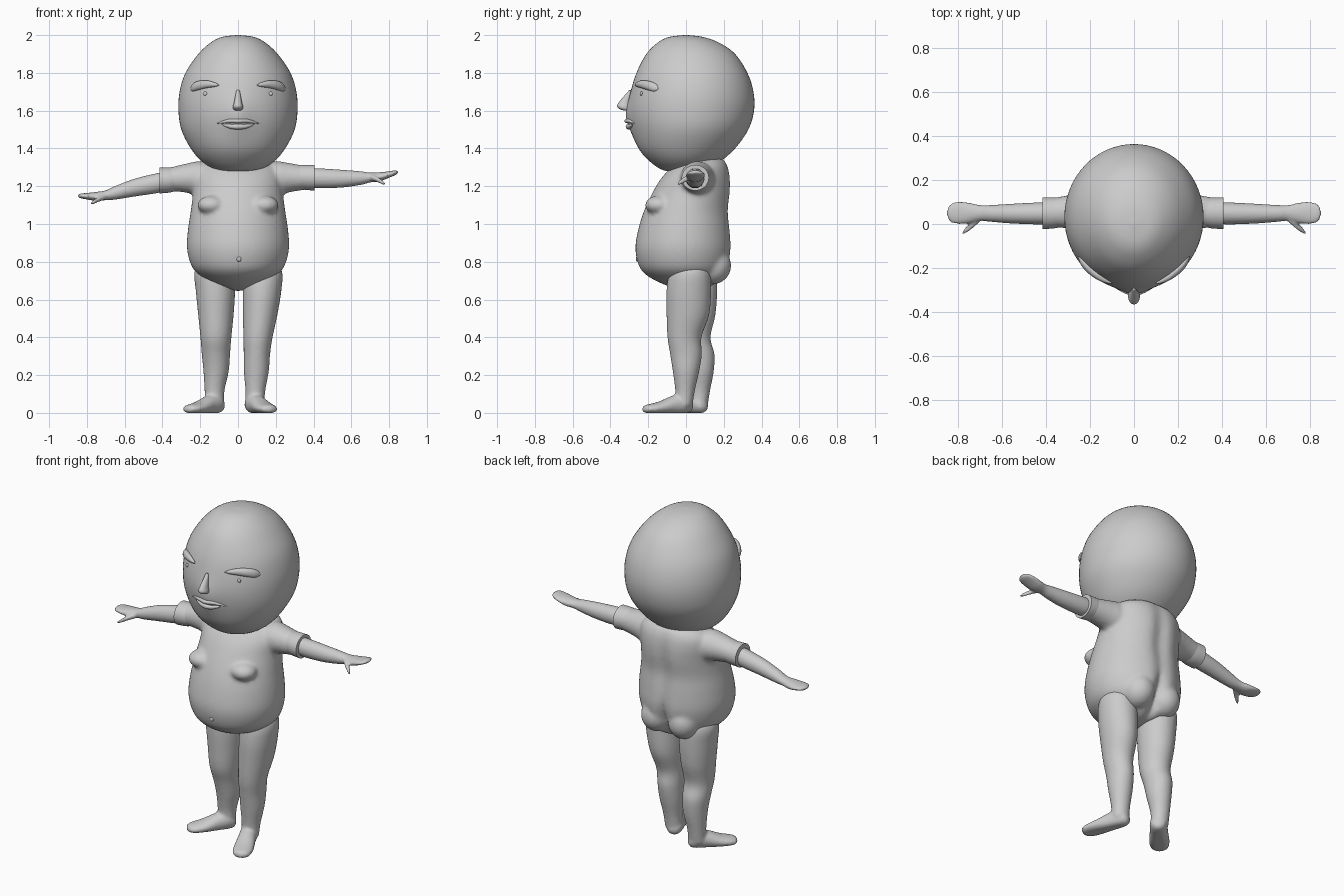
import bpy, bmesh, math
from mathutils import Vector
from mathutils.bvhtree import BVHTree

if "Cube" in bpy.data.objects:
    bpy.data.objects.remove(bpy.data.objects["Cube"])

# one plain grey clay material
clay = bpy.data.materials.new("grey_clay")
clay.use_nodes = True
clay.diffuse_color = (0.6, 0.6, 0.6, 1)
shader = clay.node_tree.nodes["Principled BSDF"]
shader.inputs["Base Color"].default_value = (0.6, 0.6, 0.6, 1)
shader.inputs["Roughness"].default_value = 0.6

X, Y, Z = Vector((1, 0, 0)), Vector((0, 1, 0)), Vector((0, 0, 1))


def spline(points, steps):
    """Catmull-Rom interpolation of section tuples."""
    pts = [points[0]] + list(points) + [points[-1]]
    out = []
    for p, q, r, s in zip(pts, pts[1:], pts[2:], pts[3:]):
        for k in range(steps):
            t = k / steps
            out.append([b + 0.5 * t * (c - a + t * (2 * a - 5 * b + 4 * c - d + t * (3 * (b - c) + d - a)))
                        for a, b, c, d in zip(p, q, r, s)])
    out.append(list(points[-1]))
    return out


def loft(bm, sections, u, v, sides=32, steps=5, sharp=False):
    """Skin elliptical rings; each section is x, y, z, radius along u, radius along v."""
    rings = []
    for x, y, z, a, b in spline(sections, steps):
        a, b = max(a, 0.001), max(b, 0.001)
        angles = [math.tau * i / sides for i in range(sides)]
        rings.append([bm.verts.new(Vector((x, y, z)) + u * a * math.cos(w) + v * b * math.sin(w))
                      for w in angles])
    faces = []
    for low, high in zip(rings, rings[1:]):
        for i in range(sides):
            j = (i + 1) % sides
            faces.append(bm.faces.new((low[i], low[j], high[j], high[i])))
    for ring in (rings[0], rings[-1]):
        cap = bm.faces.new(ring)
        faces.append(cap)
        if sharp:
            for e in cap.edges:
                e.smooth = False
    bmesh.ops.recalc_face_normals(bm, faces=faces)
    return [w for ring in rings for w in ring]


def ball(bm, centre, size):
    new = bmesh.ops.create_uvsphere(bm, u_segments=24, v_segments=16, radius=1)["verts"]
    for w in new:
        w.co = Vector([c + p * s for c, p, s in zip(centre, w.co, size)])


def finish(name, bm, voxel=0, smooth=0):
    """Make the object; with a voxel size, fuse its overlapping pieces into one skin."""
    for f in bm.faces:
        f.smooth = True
    mesh = bpy.data.meshes.new(name)
    bm.to_mesh(mesh)
    bm.free()
    mesh.materials.append(clay)
    obj = bpy.data.objects.new(name, mesh)
    bpy.context.collection.objects.link(obj)
    if voxel:
        mod = obj.modifiers.new("fuse", "REMESH")
        mod.mode = "VOXEL"
        mod.voxel_size = voxel
        mod.use_smooth_shade = True
        mod = obj.modifiers.new("soften", "SMOOTH")
        mod.iterations = smooth
    return obj


def bump(value, middle, width):
    return math.exp(-((value - middle) / width) ** 2)


# head: height, half width, front, back
head_rows = [(2.0, .01, -.01, .01), (1.99, .085, -.09, .09), (1.96, .145, -.15, .175), (1.9, .21, -.21, .26),
             (1.8, .278, -.262, .325), (1.7, .309, -.29, .357), (1.6, .315, -.3, .36), (1.5, .3, -.285, .33),
             (1.4, .25, -.25, .26), (1.33, .19, -.19, .18), (1.285, .11, -.12, .1), (1.27, .01, -.02, .02)]
bm = bmesh.new()
for w in loft(bm, [(0, (f + b) / 2, z, h, (b - f) / 2) for z, h, f, b in head_rows], X, Y, 64, 6):
    if w.co.y < 0:
        w.co.y -= 0.02 * bump(w.co.x, 0, .06) * bump(w.co.z, 1.57, .1)
face_skin = BVHTree.FromBMesh(bm)
finish("head", bm)


def on_face(x, z):
    return face_skin.ray_cast(Vector((x, -2, z)), Y)[0].y


# nose
bm = bmesh.new()
loft(bm, [(0, -.295, 1.71, .008, .004), (0, -.308, 1.68, .014, .018), (0, -.325, 1.64, .022, .034),
          (0, -.328, 1.62, .027, .036), (0, -.32, 1.605, .022, .025), (0, -.315, 1.6, .003, .003)], X, Y, 20)
finish("nose", bm)

# lips: x, height and thickness along half the mouth, mirrored
for name, row in (("upper_lip", [(0, 1.545, .013), (.04, 1.546, .012), (.08, 1.54, .008), (.115, 1.53, .001)]),
                  ("lower_lip", [(0, 1.515, .016), (.035, 1.516, .014), (.065, 1.522, .009), (.09, 1.53, .001)])):
    bm = bmesh.new()
    full = [(-x, z, r) for x, z, r in row[:0:-1]] + row
    loft(bm, [(x, on_face(x, z), z, r, r * .9) for x, z, r in full], Y, Z, 16, 4)
    finish(name, bm)

# eyebrows and eyes
for side, s in (("left", 1), ("right", -1)):
    bm = bmesh.new()
    brow = [(.1, 1.735, .002), (.125, 1.738, .012), (.165, 1.74, .02), (.21, 1.733, .024),
            (.24, 1.722, .02), (.254, 1.715, .002)]
    loft(bm, [(s * x, on_face(s * x, z) - .004, z, r, r) for x, z, r in brow], Y, Z, 20)
    finish(side + "_eyebrow", bm)
    bm = bmesh.new()
    ball(bm, (s * .173, on_face(s * .173, 1.69), 1.69), (.011, .007, .011))
    finish(side + "_eye", bm)

# torso: height, half width, front, back, with breasts, buttocks and sleeves fused in
torso_rows = [(.645, .01, .02, .06), (.66, .07, -.06, .13), (.69, .14, -.14, .175), (.73, .205, -.21, .205),
              (.78, .247, -.25, .23), (.87, .27, -.268, .245), (.97, .265, -.253, .24), (1.07, .25, -.222, .232),
              (1.17, .238, -.175, .242), (1.25, .235, -.125, .24), (1.31, .21, -.06, .225),
              (1.345, .14, .02, .195), (1.353, .02, .1, .12)]
bm = bmesh.new()
for w in loft(bm, [(0, (f + b) / 2, z, h, (b - f) / 2) for z, h, f, b in torso_rows], X, Y, 56, 5):
    if w.co.y > .05:
        w.co.y -= .022 * bump(w.co.x, 0, .045) * bump(w.co.z, 1.1, .25)
        w.co.y -= .05 * bump(w.co.x, 0, .028) * bump(w.co.z, .75, .12)

# sleeve sections: x, height, depth radius, height radius; the right one droops
sleeves = {1: [(.1, 1.22, .09, .09), (.2, 1.24, .092, .092), (.27, 1.245, .08, .078), (.34, 1.245, .07, .066),
               (.385, 1.245, .066, .062)],
           -1: [(.1, 1.22, .09, .09), (.2, 1.24, .092, .092), (.27, 1.243, .08, .078), (.34, 1.238, .07, .066),
                (.395, 1.23, .066, .062)]}
for s in (1, -1):
    ball(bm, (s * .14, -.145, 1.1), (.075, .072, .05))
    ball(bm, (s * .09, .14, .78), (.09, .1, .1))
    loft(bm, [(s * x, .07 - .05 * x, z, a, b) for x, z, a, b in sleeves[s]], Y, Z)
finish("torso", bm, .011, 7)

# navel
bm = bmesh.new()
ball(bm, (.005, -.256, .815), (.013, .01, .015))
finish("navel", bm)

# arms: x, depth, depth radius, height radius; the heights differ per side
arm_rows = [(.34, .05, .045, .048), (.42, .048, .05, .053), (.55, .047, .045, .047), (.65, .048, .038, .036),
            (.7, .05, .036, .026), (.75, .05, .047, .024), (.8, .05, .05, .017), (.835, .05, .038, .012),
            (.85, .05, .003, .003)]
arm_heights = {1: (1.245, 1.242, 1.24, 1.243, 1.246, 1.25, 1.262, 1.272, 1.274),
               -1: (1.235, 1.218, 1.192, 1.165, 1.152, 1.146, 1.147, 1.149, 1.149)}
for side, s in (("left", 1), ("right", -1)):
    bm = bmesh.new()
    loft(bm, [(s * x, y, z, a, b) for (x, y, a, b), z in zip(arm_rows, arm_heights[s])], Y, Z)
    palm = arm_heights[s][5]
    loft(bm, [(s * .7, .025, palm - .002, .016, .015), (s * .735, -.005, palm - .014, .017, .014),
              (s * .765, -.03, palm - .03, .013, .011), (s * .782, -.046, palm - .04, .003, .003)], Y, Z, 16)
    finish(side + "_arm", bm, .007, 3)
    # hard edged cuff at the sleeve end
    bm = bmesh.new()
    x, z = sleeves[s][-1][:2]
    loft(bm, [(s * (x - .06), .052, z + .005, .066, .062), (s * (x - .03), .05, z + .002, .07, .066),
              (s * (x + .02), .049, z, .072, .068)], Y, Z, 40, 4, sharp=True)
    finish(side + "_sleeve_cuff", bm)

# legs with outward turned feet; the right one stands further back
legs = {"left": ([(.125, .03, .83, .06, .07), (.133, .022, .75, .1, .108), (.128, .015, .65, .102, .118),
                  (.117, .01, .52, .092, .113), (.106, -.008, .4, .077, .09), (.1, 0, .31, .07, .084),
                  (.097, 0, .22, .066, .07), (.092, -.005, .12, .053, .052), (.088, -.01, .04, .05, .045)],
                 (.082, -.01), (.165, -.205)),
        "right": ([(-.125, .05, .83, .06, .07), (-.13, .05, .75, .1, .108), (-.12, .05, .65, .104, .115),
                   (-.117, .048, .52, .094, .108), (-.117, .04, .4, .082, .09), (-.117, .065, .31, .075, .086),
                   (-.116, .075, .22, .067, .072), (-.124, .075, .12, .053, .053), (-.124, .07, .04, .05, .045)],
                  (-.117, .07), (-.255, -.085))}
# foot: distance share from heel to toe, height, half width, half height
foot_rows = [(-.22, .035, .01, .01), (-.16, .04, .035, .035), (0, .05, .048, .055), (.3, .042, .05, .05),
             (.65, .028, .056, .034), (.9, .022, .054, .026), (1.06, .02, .038, .02), (1.12, .018, .005, .006)]
for side, (rows, heel, toe) in legs.items():
    bm = bmesh.new()
    loft(bm, rows, X, Y)
    start, end = Vector((*heel, 0)), Vector((*toe, 0))
    across = (end - start).cross(Z).normalized()
    loft(bm, [(*start.lerp(end, t)[:2], z, a, b) for t, z, a, b in foot_rows], across, Z)
    for w in bm.verts:
        w.co.z = max(w.co.z, 0)
    finish(side + "_leg", bm, .009, 4)
